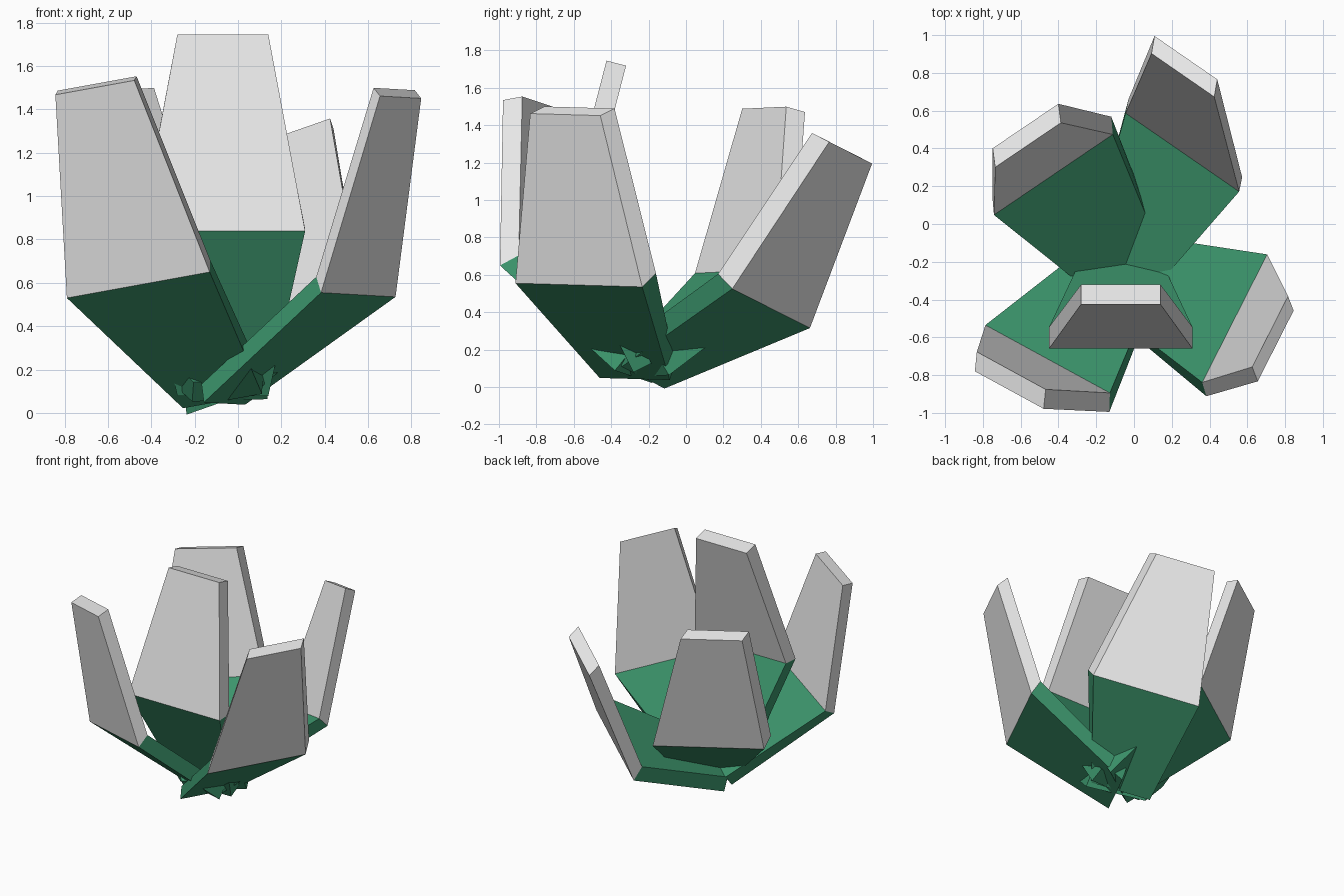
import bpy, math
from mathutils import Vector, Matrix

if "Cube" in bpy.data.objects:
    bpy.data.objects.remove(bpy.data.objects["Cube"])


def material(name, rgb):
    m = bpy.data.materials.new(name)
    m.diffuse_color = (*rgb, 1)
    m.use_nodes = True
    m.node_tree.nodes["Principled BSDF"].inputs["Base Color"].default_value = m.diffuse_color
    return m


GREY = material("pale grey", (0.8, 0.8, 0.8))
GREEN = material("leaf green", (0.045, 0.30, 0.15))

FOLD = math.radians(41)      # bend between lower and upper panel
MITRE = 0.036                # lift of the inner fold line


def thickness(normal, thick):
    """Inward offset of a slab, squashed in x so the side faces slant."""
    return Vector((normal.x * 0.2, normal.y, normal.z)).normalized() * thick


def panel(name, mat, start, end, u, half_end, in_start, in_end):
    """Tapered slab from the fold line to its free end."""
    s, e = u * 0.38, u * half_end
    outer = [start - s, start + s, end + e, end - e]
    inner = [v + o for v, o in zip(outer, (in_start, in_start, in_end, in_end))]
    faces = [(0, 1, 2, 3), (7, 6, 5, 4)]
    faces += [(i, i + 4, (i + 1) % 4 + 4, (i + 1) % 4) for i in range(4)]
    if (outer[1] - outer[0]).cross(outer[2] - outer[1]).dot(in_end) > 0:
        faces = [f[::-1] for f in faces]
    mesh = bpy.data.meshes.new(name)
    mesh.from_pydata(outer + inner, [], faces)
    mesh.materials.append(mat)
    ob = bpy.data.objects.new(name, mesh)
    bpy.context.collection.objects.link(ob)


# Each petal: centre of outer fold line, fold direction, centre of outer tip, thickness
petals = {
    "front_left": ((-0.46, -0.815, 0.59), (0.66, -0.36, 0.12), (-0.66, -0.88, 1.505), 0.105),
    "front_right": ((0.555, -0.573, 0.545), (0.35, 0.69, -0.02), (0.745, -0.655, 1.455), 0.09),
    "back_right": ((0.272, 0.455, 0.42), (-0.601, 0.415, -0.21), (0.262, 0.89, 1.25), 0.105),
    "back_left": ((-0.435, 0.355, 0.555), (-0.635, -0.43, -0.02), (-0.572, 0.523, 1.475), 0.105),
    "front_centre": ((-0.07, -0.66, 0.84), (1, 0, 0), (-0.07, -0.425, 1.745), 0.108),
}

for name, (hinge, u, tip, thick) in petals.items():
    hinge, u = Vector(hinge), Vector(u).normalized()
    g = Vector(tip) - hinge
    g = (g - u * g.dot(u)).normalized()
    inward = -u.cross(g)
    turn = Matrix.Rotation(FOLD, 3, u)
    down, inward_low = turn @ -g, turn @ inward
    off_tip = thickness(inward, thick)
    off_fold = off_tip + g * MITRE
    # upright grey upper panel, then green panel folded in to the centre
    panel(name + "_petal_tip", GREY, hinge, hinge + g * 0.935, u, 0.21, off_fold, off_tip)
    panel(name + "_petal_base", GREEN, hinge, hinge + down * 0.85, u, 0.21,
          off_fold, thickness(inward_low, thick))
